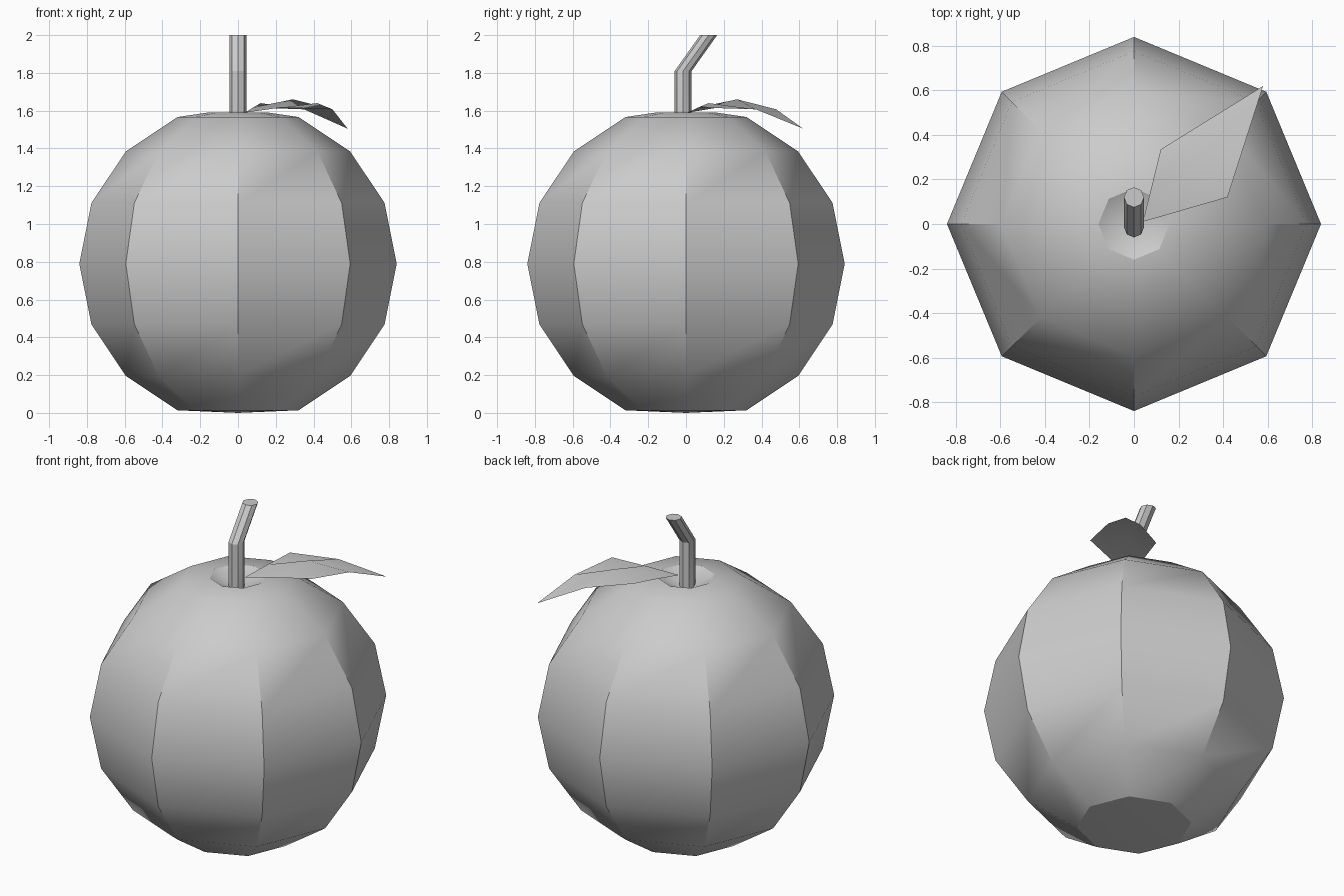
import bpy, bmesh, math
from mathutils import Vector

cube = bpy.data.objects.get("Cube")
if cube:
    bpy.data.objects.remove(cube, do_unlink=True)

SIDES = 8

grey = bpy.data.materials.new("plain_grey")
grey.use_nodes = True
grey.diffuse_color = (0.6, 0.6, 0.6, 1)
grey.node_tree.nodes["Principled BSDF"].inputs["Base Color"].default_value = (0.6, 0.6, 0.6, 1)


def finish(name, bm):
    bmesh.ops.recalc_face_normals(bm, faces=bm.faces)
    mesh = bpy.data.meshes.new(name)
    bm.to_mesh(mesh)
    bm.free()
    mesh.materials.append(grey)
    obj = bpy.data.objects.new(name, mesh)
    bpy.context.collection.objects.link(obj)
    bpy.ops.object.select_all(action='DESELECT')
    obj.select_set(True)
    bpy.context.view_layer.objects.active = obj
    bpy.ops.object.shade_smooth_by_angle(angle=math.radians(30))
    return obj


def add_ring(bm, centre, radius):
    return [bm.verts.new(Vector(centre) + Vector((math.cos(a), math.sin(a), 0)) * radius)
            for a in (math.tau * i / SIDES for i in range(SIDES))]


def bridge(bm, low, high):
    for i in range(SIDES):
        j = (i + 1) % SIDES
        bm.faces.new((low[i], low[j], high[j], high[i]))


def fan(bm, ring, point):
    tip = bm.verts.new(point)
    for i in range(SIDES):
        bm.faces.new((ring[i], ring[(i + 1) % SIDES], tip))


# Fruit body: eight-sided ball, flattened below and dimpled on top
R, MID = 0.84, 0.79
bm = bmesh.new()
rings = []
for step in range(-3, 4):
    lat = math.radians(22.5 * step)
    rings.append(add_ring(bm, (0, 0, MID + R * math.sin(lat)), R * math.cos(lat)))
rings.append(add_ring(bm, (0, 0, 1.59), 0.16))
for low, high in zip(rings, rings[1:]):
    bridge(bm, low, high)
fan(bm, rings[0], (0, 0, 0))
fan(bm, rings[-1], (0, 0, 1.51))
finish("fruit_body", bm)

# Stem: straight up, then bent backwards
bm = bmesh.new()
rings = [add_ring(bm, c, 0.045) for c in
         ((0, -0.015, 1.47), (0, -0.015, 1.81), (0, 0.12, 2.0))]
for low, high in zip(rings, rings[1:]):
    bridge(bm, low, high)
bm.faces.new(rings[0])
bm.faces.new(rings[-1])
finish("stem", bm)

# Leaf: a kite with halved edges, arched from its base to its tip
base, left, tip, right = [Vector(p) for p in
                          ((0.04, 0.01), (0.12, 0.335), (0.58, 0.62), (0.42, 0.12))]
heights = (1.59, 1.617, 1.65, 1.607, 1.505)
bm = bmesh.new()
grid = []
for i in range(3):
    row = []
    for j in range(3):
        u, v = i / 2, j / 2
        p = base.lerp(left, u).lerp(right.lerp(tip, u), v)
        z = heights[i + j] + (0.01 if i == j == 1 else -0.01 if i + j == 2 else 0)
        row.append(bm.verts.new((p.x, p.y, z)))
    grid.append(row)
for i in range(2):
    for j in range(2):
        bm.faces.new((grid[i][j], grid[i][j + 1], grid[i + 1][j + 1], grid[i + 1][j]))
leaf = finish("leaf", bm)
if leaf.data.polygons[0].normal.z < 0:
    leaf.data.flip_normals()
